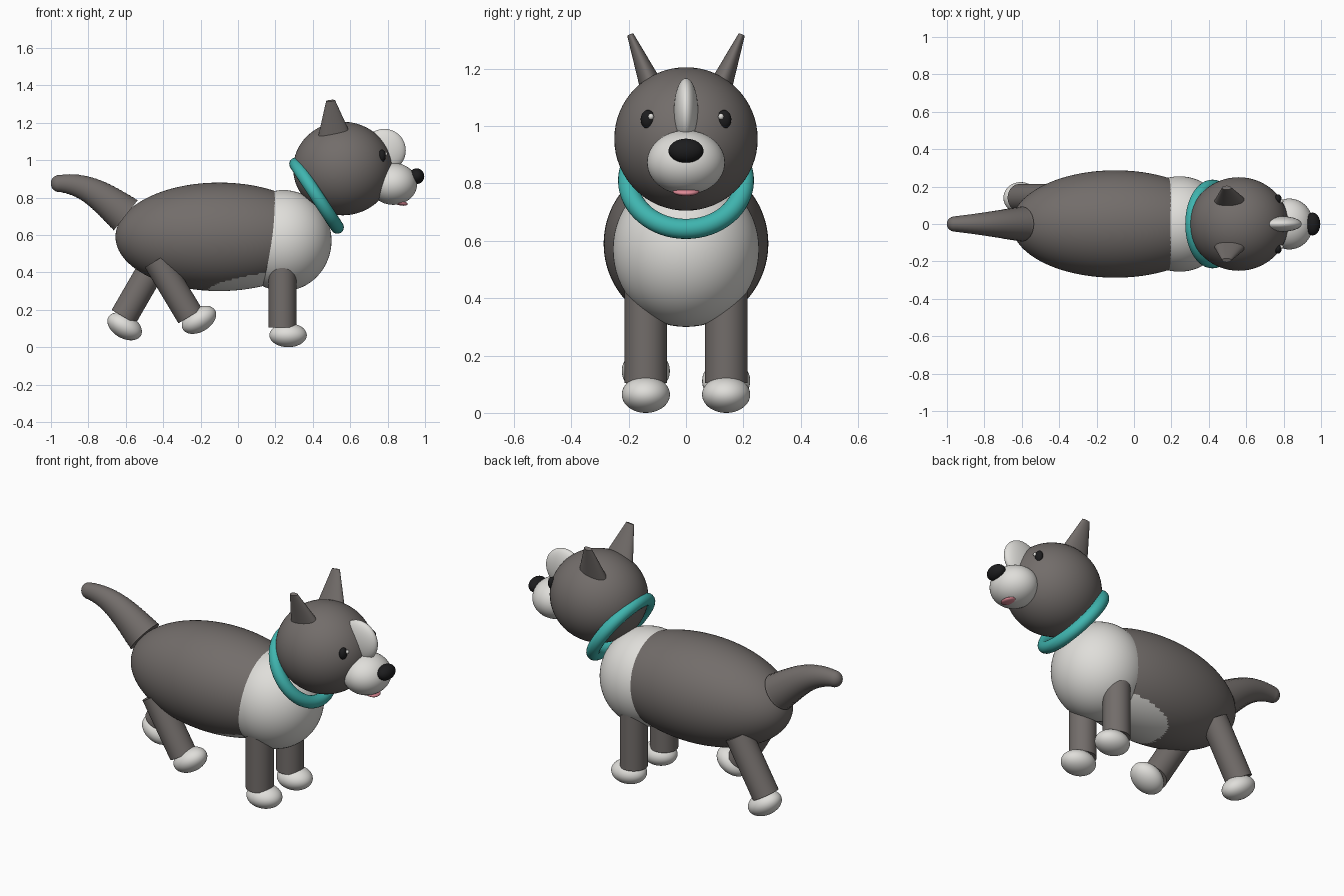
import bpy, bmesh, math
from mathutils import Vector, Matrix

if "Cube" in bpy.data.objects:
    bpy.data.objects.remove(bpy.data.objects["Cube"])


def material(name, rgb):
    m = bpy.data.materials.new(name)
    m.diffuse_color = (*rgb, 1)
    m.use_nodes = True
    m.node_tree.nodes["Principled BSDF"].inputs["Base Color"].default_value = m.diffuse_color
    return m


GREY = material("warm_grey_fur", (0.17, 0.153, 0.145))
WHITE = material("white_fur", (0.74, 0.73, 0.70))
TEAL = material("teal_collar", (0.05, 0.46, 0.43))
BLACK = material("black", (0.012, 0.012, 0.013))
PINK = material("pink_tongue", (0.72, 0.25, 0.30))


def finish(name, mat, angle=40):
    ob = bpy.context.object
    ob.name = name
    ob.data.name = name
    ob.data.materials.append(mat)
    bpy.ops.object.shade_smooth_by_angle(angle=math.radians(angle))
    return ob


def ellipsoid(name, mat, centre, radii, tilt=0, segs=48):
    """Ellipsoid; tilt raises the +x end, in degrees."""
    bpy.ops.mesh.primitive_uv_sphere_add(segments=segs, ring_count=segs // 2, radius=1)
    ob = bpy.context.object
    ob.data.transform(Matrix.Diagonal((*radii, 1)))
    ob.location = centre
    ob.rotation_euler = (0, math.radians(-tilt), 0)
    return finish(name, mat)


def cone_between(name, mat, a, b, r1, r2, squash=1.0):
    """Cone or cylinder from a to b, flattened in y by squash."""
    a, b = Vector(a), Vector(b)
    bpy.ops.mesh.primitive_cone_add(vertices=40, radius1=r1, radius2=r2, depth=(b - a).length)
    ob = bpy.context.object
    ob.data.transform(Matrix.Diagonal((1, squash, 1, 1)))
    d = (b - a).normalized()
    side = Vector((0, 1, 0)).cross(d).normalized()
    rot = Matrix((side, d.cross(side), d)).transposed()
    ob.rotation_euler = rot.to_euler()
    ob.location = (a + b) / 2
    return finish(name, mat)


# Body with a white belly patch
body = ellipsoid("body", GREY, (-0.10, 0, 0.59), (0.555, 0.287, 0.29), segs=128)
body.data.materials.append(WHITE)
for p in body.data.polygons:
    x, z = p.center.x - 0.10, p.center.z + 0.59
    if -0.16 < x < 0.3 and z < 0.30 + 0.1 * math.sqrt((x + 0.16) / 0.33):
        p.material_index = 1

# Chest, head and face
ellipsoid("chest", WHITE, (0.243, 0, 0.57), (0.257, 0.255, 0.27), segs=64)
ellipsoid("head", GREY, (0.56, 0, 0.955), (0.265, 0.25, 0.25), segs=64)
ellipsoid("muzzle", WHITE, (0.83, 0, 0.873), (0.128, 0.136, 0.112))
ellipsoid("nose", BLACK, (0.955, 0, 0.914), (0.041, 0.061, 0.042), segs=32)
ellipsoid("forehead_blaze", WHITE, (0.782, 0, 1.052), (0.115, 0.042, 0.115))
ellipsoid("tongue", PINK, (0.868, 0, 0.772), (0.04, 0.046, 0.014), tilt=-12, segs=32)

# Eyes and ears, mirrored
for side, s in (("right", -1), ("left", 1)):
    ellipsoid(f"{side}_eye", BLACK, (0.77, 0.133 * s, 1.023), (0.02, 0.025, 0.033), segs=24)
    ellipsoid(f"{side}_eye_glint", WHITE, (0.789, 0.122 * s, 1.033), (0.01, 0.01, 0.011), segs=16)
    cone_between(f"{side}_ear", GREY, (0.518, 0.105 * s, 1.10), (0.495, 0.194 * s, 1.318),
                 0.098, 0.024, squash=0.48)

# Collar, leaning back around the neck
bpy.ops.mesh.primitive_torus_add(major_radius=0.202, minor_radius=0.035,
                                 major_segments=64, minor_segments=20)
bpy.context.object.location = (0.42, 0, 0.81)
bpy.context.object.rotation_euler = (0, math.atan2(0.835, 0.55), 0)
finish("collar", TEAL)


# Legs swing about the hip; each paw follows its leg
def leg(name, hip_x, hip_z, y, swing):
    rot = Matrix.Rotation(math.radians(-swing), 3, 'Y')
    hip = Vector((hip_x, y, hip_z))
    ankle = hip + rot @ Vector((0, 0, -0.349))
    cone_between(f"{name}_leg", GREY, ankle, hip, 0.074, 0.074)
    ellipsoid(f"{name}_paw", WHITE, ankle + rot @ Vector((0.03, 0, -0.041)),
              (0.1, 0.084, 0.064), tilt=swing)


leg("front_right", 0.238, 0.454, -0.14, 0)
leg("front_left", 0.238, 0.454, 0.14, 0)
leg("hind_right", -0.435, 0.465, -0.14, 31)
leg("hind_left", -0.437, 0.464, 0.14, -30)


# Ribbed tail: rings lofted along a curve, with a rounded tip
def tail(ribs=18, sides=32):
    p = [Vector(v) for v in ((-0.60, 0, 0.705), (-0.72, 0, 0.80),
                             (-0.81, 0, 0.876), (-0.955, 0, 0.875))]
    r0, r1 = 0.104, 0.046

    def at(t):
        u = 1 - t
        pos = p[0] * u**3 + p[1] * 3 * u * u * t + p[2] * 3 * u * t * t + p[3] * t**3
        d = (p[1] - p[0]) * u * u + (p[2] - p[1]) * 2 * u * t + (p[3] - p[2]) * t * t
        return pos, d.normalized()

    stations = []
    for i in range(2 * ribs + 1):
        t = i / (2 * ribs)
        pos, d = at(t)
        stations.append((pos, d, (r0 + (r1 - r0) * t) * (1.0 if i % 2 == 0 else 0.975)))
    end, d = at(1)
    for k in range(1, 7):
        a = math.radians(14 * k)
        stations.append((end + d * r1 * math.sin(a), d, r1 * math.cos(a)))

    bm = bmesh.new()
    rings = []
    for pos, d, r in stations:
        up = d.cross(Vector((0, 1, 0)))
        rings.append([bm.verts.new(pos + Vector((0, 0.9 * r * math.cos(a), 0)) + up * r * math.sin(a))
                      for a in (2 * math.pi * j / sides for j in range(sides))])
    for lo, hi in zip(rings, rings[1:]):
        for j in range(sides):
            k = (j + 1) % sides
            bm.faces.new((lo[j], lo[k], hi[k], hi[j]))
    bm.faces.new(rings[0])
    bm.faces.new(rings[-1])
    bmesh.ops.recalc_face_normals(bm, faces=bm.faces)
    me = bpy.data.meshes.new("tail")
    bm.to_mesh(me)
    bm.free()
    ob = bpy.data.objects.new("tail", me)
    bpy.context.collection.objects.link(ob)
    bpy.ops.object.select_all(action='DESELECT')
    bpy.context.view_layer.objects.active = ob
    ob.select_set(True)
    finish("tail", GREY)


tail()
